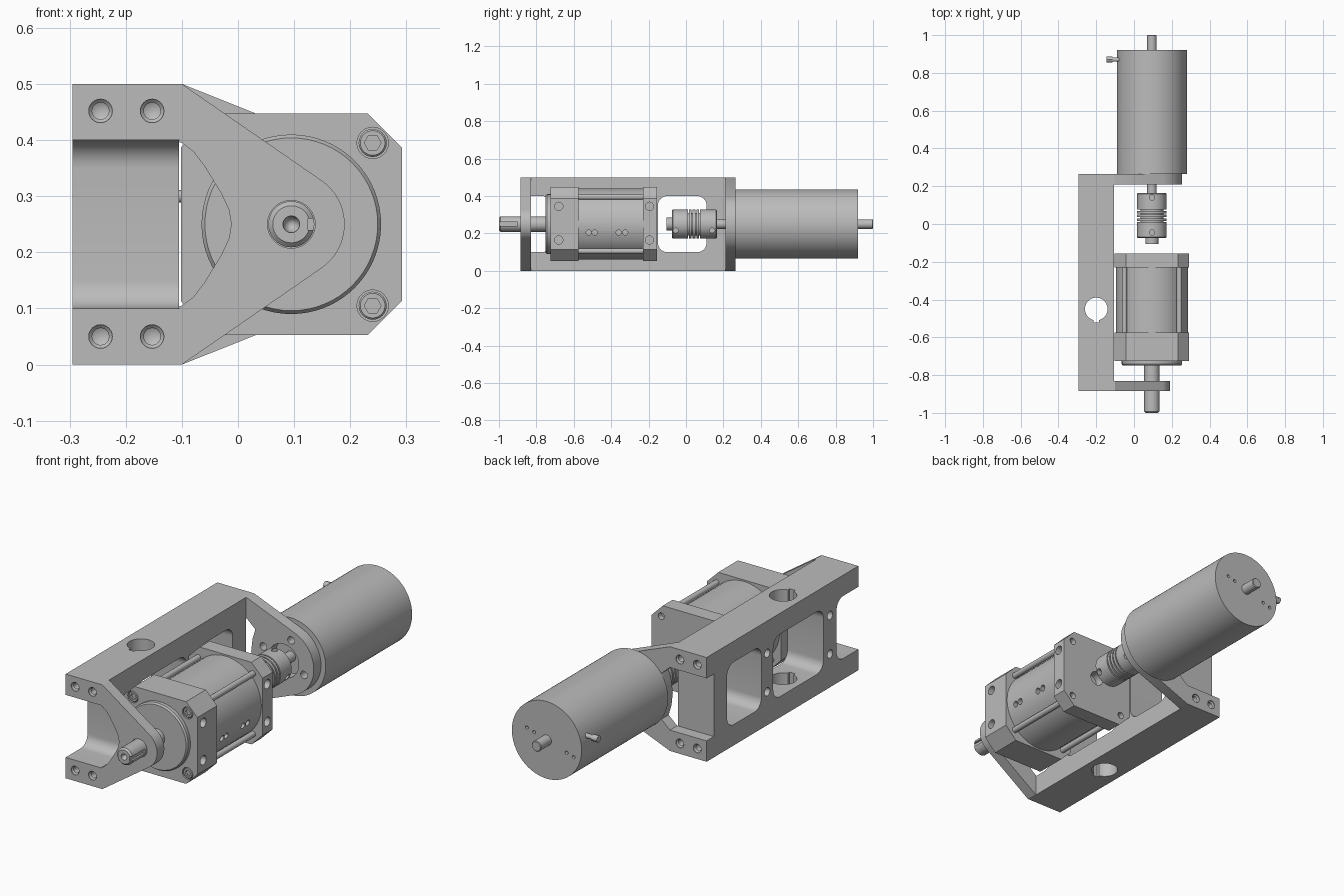
import bpy, bmesh, math
from mathutils import Vector, Matrix

if "Cube" in bpy.data.objects:
    bpy.data.objects.remove(bpy.data.objects["Cube"])

steel = bpy.data.materials.new("machined_grey")
steel.use_nodes = True
steel.diffuse_color = (0.5, 0.5, 0.5, 1)
steel.node_tree.nodes["Principled BSDF"].inputs["Base Color"].default_value = (0.5, 0.5, 0.5, 1)

AX, AZ = 0.095, 0.25          # drive axis
parts = []


def finish(name, bm):
    bmesh.ops.recalc_face_normals(bm, faces=bm.faces)
    mesh = bpy.data.meshes.new(name)
    bm.to_mesh(mesh)
    bm.free()
    obj = bpy.data.objects.new(name, mesh)
    bpy.context.scene.collection.objects.link(obj)
    parts.append(obj)
    return obj


def prism(name, pts, axis, a, b):
    """Extrude a 2D outline along an axis from a to b."""
    place = {"x": lambda u, v, w: (w, u, v),
             "y": lambda u, v, w: (u, w, v),
             "z": lambda u, v, w: (u, v, w)}[axis]
    bm = bmesh.new()
    face = bm.faces.new([bm.verts.new(place(u, v, a)) for u, v in pts])
    out = bmesh.ops.extrude_face_region(bm, geom=[face])
    verts = [g for g in out["geom"] if isinstance(g, bmesh.types.BMVert)]
    bmesh.ops.translate(bm, verts=verts, vec=Vector(place(0, 0, b - a)))
    return finish(name, bm)


def lathe(name, profile, x=AX, z=AZ, steps=64):
    """Revolve (radius, y) points around a line parallel to y."""
    bm = bmesh.new()
    vs = [bm.verts.new((x + r, y, z)) for r, y in profile]
    es = [bm.edges.new(pair) for pair in zip(vs, vs[1:])]
    bmesh.ops.spin(bm, geom=vs + es, cent=(x, 0, z), axis=(0, 1, 0),
                   angle=math.tau, steps=steps, use_merge=False)
    bmesh.ops.remove_doubles(bm, verts=bm.verts, dist=1e-5)
    return finish(name, bm)


def arc(u, v, r, a, b, n):
    return [(u + r * math.cos(a + (b - a) * i / n), v + r * math.sin(a + (b - a) * i / n))
            for i in range(n + 1)]


def circle(u, v, r, n=24):
    return arc(u, v, r, 0, math.tau, n)[:-1]


def rect(u0, u1, v0, v1):
    return [(u0, v0), (u1, v0), (u1, v1), (u0, v1)]


def rounded(u0, u1, v0, v1, r):
    q = math.pi / 2
    corners = [(u1 - r, v1 - r), (u0 + r, v1 - r), (u0 + r, v0 + r), (u1 - r, v0 + r)]
    return [p for i, (u, v) in enumerate(corners) for p in arc(u, v, r, i * q, (i + 1) * q, 8)]


def mirror_z(half):
    """Close an outline by mirroring its upper half about the axis height."""
    low = [(u, 2 * AZ - v) for u, v in reversed(half)]
    return half + (low[1:] if abs(half[-1][1] - AZ) < 1e-6 else low)


def boolean(obj, tools, op="DIFFERENCE"):
    for tool in tools:
        mod = obj.modifiers.new("shape", "BOOLEAN")
        mod.operation, mod.solver, mod.object = op, "EXACT", tool
        bpy.context.view_layer.update()
        ev = obj.evaluated_get(bpy.context.evaluated_depsgraph_get())
        mesh = bpy.data.meshes.new_from_object(ev)
        obj.modifiers.clear()
        obj.data = mesh
        parts.remove(tool)
        bpy.data.objects.remove(tool)


def drill(pts, axis, a, b):
    return prism("cutter", pts, axis, a, b)


def flange(name, r, y0, y1):
    """Plate that tapers from the rail to a round nose on the drive axis."""
    dx, dz = -0.1 - AX, 0.5 - AZ
    t = math.atan2(dz, dx) - math.acos(r / math.hypot(dx, dz))
    nose = arc(AX, AZ, r, t, 0, 20)
    return prism(name, mirror_z([(-0.295, 0.5), (-0.1, 0.5)] + nose), "y", y0, y1)


# Bracket: rail with two flanges
bracket = prism("bracket", rect(-0.295, -0.105, 0, 0.5), "x", 0, 1)
parts.remove(bracket)
bpy.data.objects.remove(bracket)
bracket = prism("bracket", rect(-0.295, -0.105, -0.885, 0.265), "z", 0, 0.5)
boolean(bracket, [flange("front", 0.095, -0.885, -0.83), flange("rear", 0.16, 0.21, 0.265)], "UNION")
front_gap = mirror_z([(-0.35, 0.4), (-0.12, 0.4), (-0.1, 0.395), (-0.08, 0.38), (-0.06, 0.354),
                      (-0.03, 0.305), (-0.016, 0.275), (-0.012, 0.25)])
rear_gap = mirror_z([(-0.35, 0.4), (-0.1, 0.4), (-0.055, 0.36), (-0.07, 0.31), (-0.077, 0.25)])
cuts = [drill(front_gap, "y", -0.95, -0.83), drill(rear_gap, "y", 0.21, 0.3),
        drill(rounded(-1.0, -0.72, 0.1, 0.4, 0.05), "x", -0.4, -0.104),
        drill(rounded(-0.62, -0.24, 0.1, 0.4, 0.05), "x", -0.4, 0),
        drill(rounded(-0.15, 0.11, 0.1, 0.4, 0.05), "x", -0.4, 0),
        drill(circle(-0.2, -0.45, 0.06, 40), "z", -0.1, 0.6),
        drill(rect(-0.215, -0.185, -0.522, -0.45), "z", -0.1, 0.6),
        drill(circle(AX, AZ, 0.0425, 40), "y", -0.95, -0.8),
        drill(circle(AX, AZ, 0.08, 40), "y", 0.2, 0.3)]
# Countersunk mounting holes in both ends
for x in (-0.245, -0.153):
    for z in (0.05, 0.452):
        for end, s in ((-0.885, 1), (0.265, -1)):
            prof = [(0, -0.01), (0.021, -0.01), (0.021, 0.004), (0.015, 0.01), (0.015, 0.05), (0, 0.058)]
            cuts.append(lathe("cutter", [(r, end + s * d) for r, d in prof], x, z, 24))
# Cross holes for the gearbox bolts
for y in (-0.67, -0.195):
    for z in (0.16, 0.345):
        cuts.append(drill(circle(y, z, 0.02), "x", -0.35, 0))
# Bolt holes around the motor
for k in range(4):
    a = math.radians(-20 + 90 * k)
    cuts.append(drill(circle(AX + 0.115 * math.cos(a), AZ + 0.115 * math.sin(a), 0.018), "y", 0.15, 0.255))
boolean(bracket, cuts)

# Gearbox end caps: chamfered squares
H, C = 0.197, 0.06
octagon = [(AX + u, AZ + v) for u, v in
           [(H, H - C), (H - C, H), (C - H, H), (-H, H - C), (-H, C - H), (C - H, -H), (H - C, -H), (H, C - H)]]
corners = [(AX + i * 0.145, AZ + j * 0.145) for i in (-1, 1) for j in (-1, 1)]
caps = (prism("gearbox_front_cap", octagon, "y", -0.725, -0.575),
        prism("gearbox_rear_cap", octagon, "y", -0.23, -0.155))
for cap, y in zip(caps, (-0.68, -0.195)):
    boolean(cap, [drill(circle(y, z, 0.022), "x", a, a + 0.1) for z in (0.165, 0.345) for a in (-0.17, 0.25)])
boolean(caps[0], [drill(circle(x, z, 0.028), "y", -0.8, -0.7) for x, z in corners])
boolean(caps[1], [drill(circle(x, z, 0.016), "y", -0.18, -0.1) for x, z in corners]
        + [drill(circle(AX, AZ, 0.035), "y", -0.2, -0.1)])

# Gearbox barrel with side ports
barrel = lathe("gearbox_barrel", [(0, -0.575), (0.19, -0.575), (0.19, -0.23), (0, -0.23)])
boolean(barrel, [drill(circle(y, 0.205, 0.014), "x", 0.24, 0.35) for y in (-0.52, -0.488, -0.36, -0.325)])

# Tie rods and socket screws in the four corners
for x, z in corners:
    prism("tie_rod", circle(x, z, 0.014), "y", -0.58, -0.225)
    screw = lathe("socket_screw", [(0, -0.7), (0.025, -0.7), (0.025, -0.721), (0.022, -0.724), (0, -0.724)], x, z, 24)
    boolean(screw, [drill(circle(x, z, 0.015, 6), "y", -0.8, -0.712)])

# Front boss and output shaft with key slot and centre bore
lathe("gearbox_front_boss", [(0, -0.72), (0.16, -0.72), (0.16, -0.742), (0.154, -0.75), (0, -0.75)])
shaft = lathe("output_shaft", [(0, -0.74), (0.041, -0.74), (0.041, -0.992), (0.033, -1), (0, -1)])
boolean(shaft, [drill(rect(AX + 0.03, AX + 0.06, AZ - 0.01, AZ + 0.01), "y", -1.1, -0.9),
                lathe("cutter", [(0, -1.01), (0.016, -1.01), (0.014, -0.99), (0, -0.97)], steps=24)])

# Flexible coupling with grooves and clamp screw holes
prof = [(0, -0.075), (0.073, -0.075), (0.078, -0.07)]
for i in range(4):
    y = 0.01 + i * 0.02
    prof += [(0.078, y), (0.06, y), (0.06, y + 0.006), (0.078, y + 0.006)]
prof += [(0.078, 0.16), (0.073, 0.165), (0, 0.165)]
coupling = lathe("flexible_coupling", prof)
boolean(coupling, [drill(circle(y, 0.215, 0.014), "x", 0.14, 0.25) for y in (-0.055, 0.14)]
        + [drill(circle(AX, y, 0.014), "z", 0.305, 0.4) for y in (-0.045, 0.14)])
hub = lathe("coupling_hub", [(0, -0.07), (0.035, -0.07), (0.035, -0.105), (0, -0.105)], steps=32)
boolean(hub, [drill(circle(AX, AZ, 0.022), "y", -0.15, -0.085)])

# Motor with shafts, terminal and rear face holes
motor = lathe("motor_body", [(0, 0.265), (0.185, 0.265), (0.185, 0.92), (0, 0.92)], steps=80)
tilt = math.radians(17)
boolean(motor, [drill(circle(AX + d * math.cos(tilt), AZ + d * math.sin(tilt), 0.008, 16), "y", 0.905, 0.95)
                for d in (-0.15, -0.11, 0.07, 0.11)])
lathe("motor_front_shaft", [(0, 0.15), (0.025, 0.15), (0.025, 0.27), (0, 0.27)], steps=32)
lathe("motor_rear_shaft", [(0, 0.91), (0.025, 0.91), (0.025, 0.997), (0.022, 1), (0, 1)], steps=32)
prism("motor_terminal_stem", circle(0.87, 0.3, 0.011), "x", -0.12, -0.05)
prism("motor_terminal_tip", circle(0.87, 0.3, 0.016, 12), "x", -0.146, -0.115)

# One material, smooth shading with sharp edges kept
for obj in parts:
    obj.data.materials.clear()
    obj.data.materials.append(steel)
    obj.data.shade_smooth()
    obj.data.set_sharp_from_angle(angle=math.radians(30))
